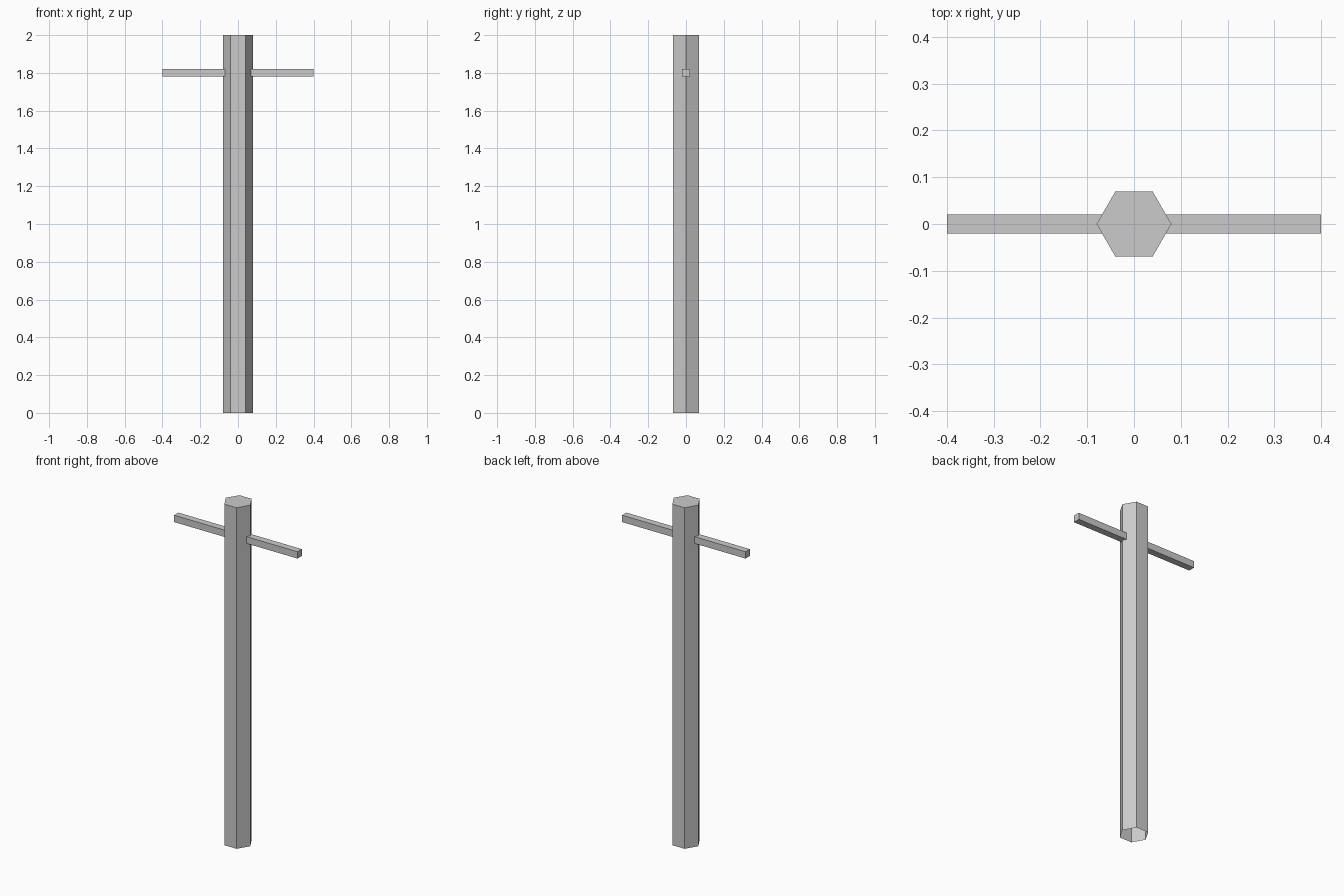
import bpy, bmesh
from math import cos, sin, pi

if "Cube" in bpy.data.objects:
    bpy.data.objects.remove(bpy.data.objects["Cube"])


def make_object(name, bm):
    bmesh.ops.recalc_face_normals(bm, faces=bm.faces[:])
    mesh = bpy.data.meshes.new(name)
    bm.to_mesh(mesh)
    bm.free()
    obj = bpy.data.objects.new(name, mesh)
    bpy.context.collection.objects.link(obj)
    return obj


# Hexagonal post with corners on the x axis, capped on top and open below
RADIUS, HEIGHT = 0.08, 2.0
bm = bmesh.new()
rings = [[bm.verts.new((RADIUS * cos(i * pi / 3), RADIUS * sin(i * pi / 3), z))
          for i in range(6)] for z in (0, HEIGHT)]
low, high = rings
for i in range(6):
    j = (i + 1) % 6
    bm.faces.new((low[i], low[j], high[j], high[i]))
bm.faces.new(high)
make_object("post", bm)

# Square crossbar running through the post
bm = bmesh.new()
bmesh.ops.create_cube(bm, size=1)
bmesh.ops.scale(bm, vec=(0.8, 0.04, 0.04), verts=bm.verts[:])
bar = make_object("crossbar", bm)
bar.location.z = 1.8
